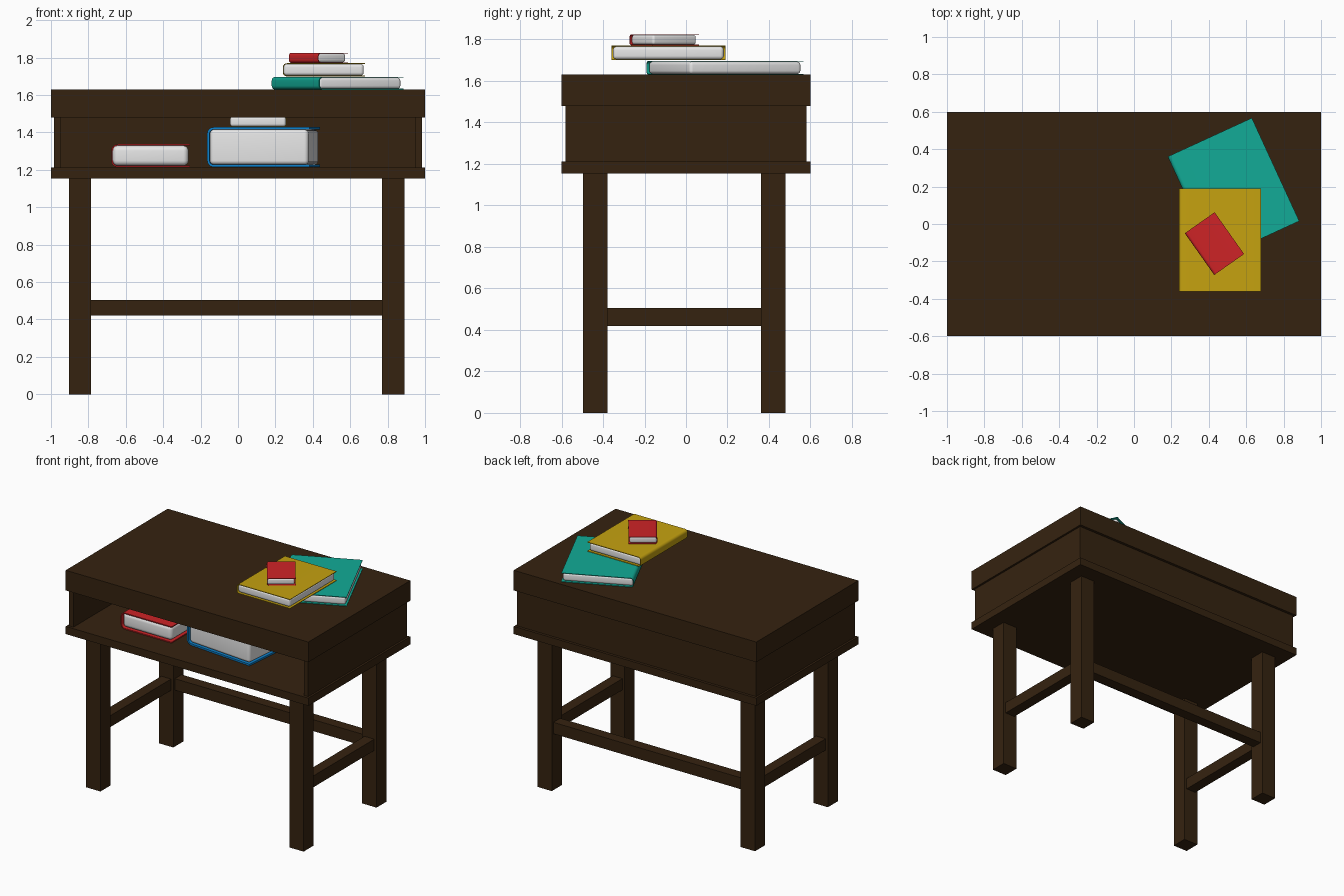
import bpy, bmesh, math

if "Cube" in bpy.data.objects:
    bpy.data.objects.remove(bpy.data.objects["Cube"])


def material(name, rgb):
    m = bpy.data.materials.new(name)
    m.diffuse_color = (*rgb, 1)
    m.use_nodes = True
    m.node_tree.nodes["Principled BSDF"].inputs["Base Color"].default_value = m.diffuse_color
    return m


WOOD = material("dark wood", (0.036, 0.0165, 0.005))
PAPER = material("paper white", (0.80, 0.80, 0.80))
RED = material("red", (0.62, 0.017, 0.02))
TEAL = material("teal", (0.006, 0.41, 0.31))
YELLOW = material("yellow", (0.56, 0.36, 0.005))
BLUE = material("blue", (0.004, 0.22, 0.60))


def make_object(name, bm, mat):
    bmesh.ops.recalc_face_normals(bm, faces=bm.faces)
    me = bpy.data.meshes.new(name)
    bm.to_mesh(me)
    bm.free()
    me.materials.append(mat)
    ob = bpy.data.objects.new(name, me)
    bpy.context.collection.objects.link(ob)
    return ob


def smooth(ob):
    bpy.ops.object.select_all(action='DESELECT')
    ob.select_set(True)
    bpy.context.view_layer.objects.active = ob
    bpy.ops.object.shade_smooth_by_angle(angle=math.radians(35))


def box_mesh(x0, x1, y0, y1, z0, z1):
    bm = bmesh.new()
    bmesh.ops.create_cube(bm, size=1)
    for v in bm.verts:
        v.co.x = x1 if v.co.x > 0 else x0
        v.co.y = y1 if v.co.y > 0 else y0
        v.co.z = z1 if v.co.z > 0 else z0
    return bm


def box(name, *bounds):
    return make_object(name, box_mesh(*bounds), WOOD)


def spine_outline(x_spine, x_open, z0, z1, r, n=6):
    """Open path: along the top, round the spine, back along the bottom."""
    pts = [(x_open, z1)]
    for cz, start in ((z1 - r, 90), (z0 + r, 180)):
        for i in range(n + 1):
            a = math.radians(start + 90 * i / n)
            pts.append((x_spine + r + r * math.cos(a), cz + r * math.sin(a)))
    return pts + [(x_open, z0)]


def book(name, mat, cx, cy, z, w, d, h, angle):
    """Book lying flat, spine on its local -x side."""
    t = 0.06 * h
    r = min(0.3 * h, 0.035)
    # wrapped cover: U-shaped profile extruded along the spine
    outer = spine_outline(-w / 2, w / 2, 0, h, r)
    inner = spine_outline(-w / 2 + t, w / 2, t, h - t, r - t)
    bm = bmesh.new()
    face = bm.faces.new([bm.verts.new((x, -d / 2, zz)) for x, zz in outer + inner[::-1]])
    ext = bmesh.ops.extrude_face_region(bm, geom=[face])
    bmesh.ops.translate(bm, vec=(0, d, 0),
                        verts=[v for v in ext["geom"] if isinstance(v, bmesh.types.BMVert)])
    cover = make_object(name + "_cover", bm, mat)
    # soft-edged page block
    gap = 0.008
    bm = box_mesh(-w / 2 + t, w / 2 - gap, -d / 2 + gap, d / 2 - gap, t, h - t)
    bmesh.ops.bevel(bm, geom=bm.edges[:], offset=r - t, segments=5,
                    profile=0.5, affect='EDGES')
    pages = make_object(name + "_pages", bm, PAPER)
    for ob in (cover, pages):
        ob.location = (cx, cy, z)
        ob.rotation_euler.z = math.radians(angle)
        smooth(ob)


# desk top and open compartment
box("desk_top", -1, 1, -0.6, 0.6, 1.48, 1.63)
box("shelf_floor", -1, 1, -0.6, 0.6, 1.155, 1.212)
box("left_panel", -0.985, -0.95, -0.58, 0.58, 1.212, 1.48)
box("right_panel", 0.95, 0.985, -0.58, 0.58, 1.212, 1.48)
box("back_panel", -0.95, 0.95, 0.545, 0.58, 1.212, 1.48)

# legs
LX = {"left": -0.845, "right": 0.83}
LY = {"front": -0.438, "back": 0.42}
L = 0.059
for sx, x in LX.items():
    for sy, y in LY.items():
        box(f"{sy}_{sx}_leg", x - L, x + L, y - L, y + L, 0, 1.155)

# stretcher rails on both sides and the back
S = 0.04
for sx, x in LX.items():
    box(f"{sx}_rail", x - S, x + S, LY["front"] + L, LY["back"] - L, 0.42, 0.505)
box("back_rail", LX["left"] + L, LX["right"] - L, LY["back"] - S, LY["back"] + S, 0.42, 0.505)

# stack of books on the top
book("teal_book", TEAL, 0.532, 0.188, 1.63, 0.495, 0.607, 0.067, 24.7)
book("large_yellow_book", YELLOW, 0.46, -0.085, 1.70, 0.44, 0.55, 0.07, 0)
book("small_red_book", RED, 0.43, -0.105, 1.772, 0.195, 0.273, 0.053, 35.2)

# books inside the compartment
book("shelf_red_book", RED, -0.467, -0.14, 1.215, 0.42, 0.55, 0.122, 0)
book("shelf_blue_book", BLUE, 0.137, -0.07, 1.215, 0.55, 0.64, 0.213, -5)
book("shelf_yellow_book", YELLOW, 0.105, -0.08, 1.428, 0.31, 0.40, 0.06, 180)
